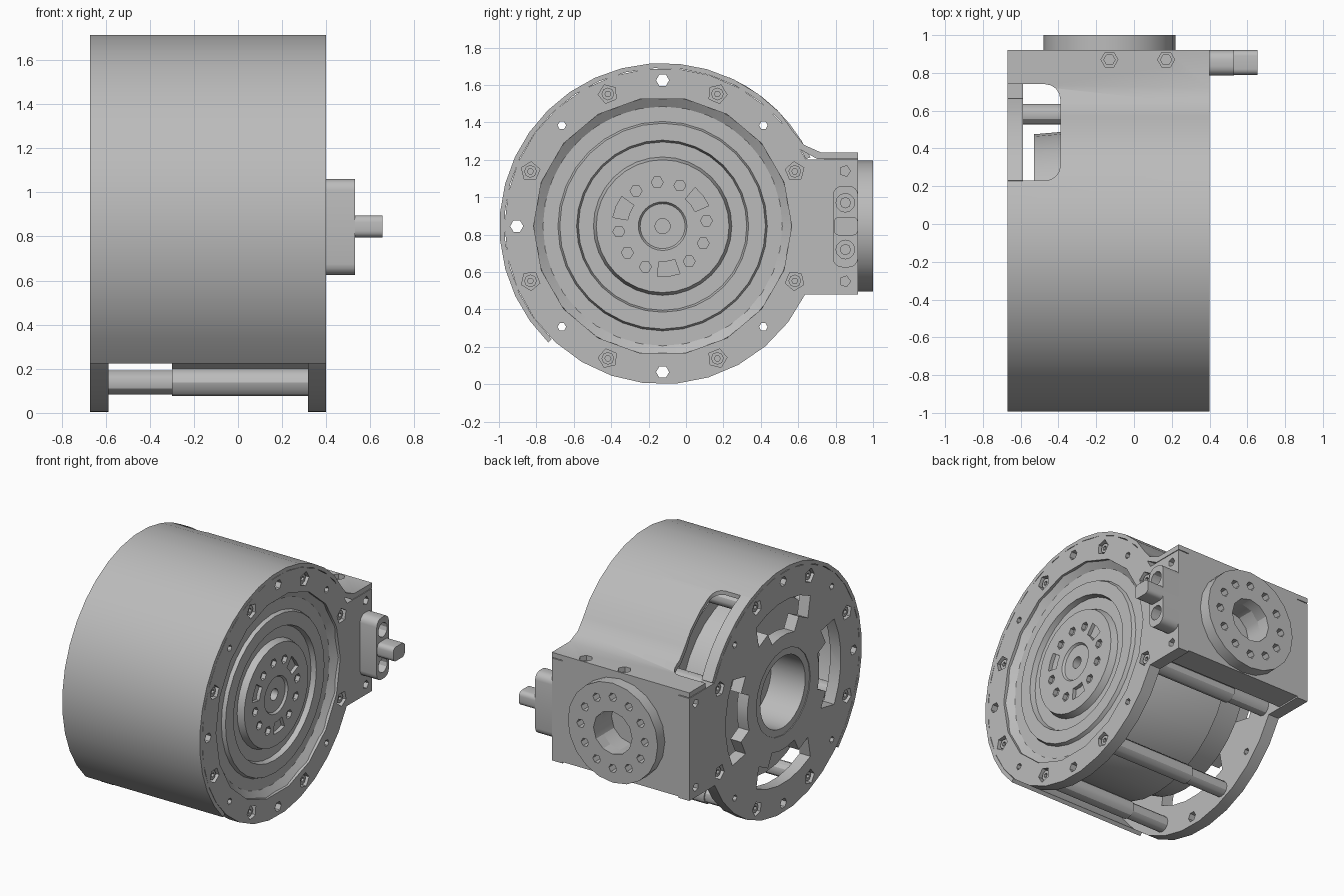
import bpy
import bmesh
from math import radians, sin, cos, pi

if "Cube" in bpy.data.objects:
    bpy.data.objects.remove(bpy.data.objects["Cube"])

grey = bpy.data.materials.new("plain_grey")
grey.use_nodes = True
grey.diffuse_color = (0.5, 0.5, 0.5, 1)
grey.node_tree.nodes["Principled BSDF"].inputs["Base Color"].default_value = (0.5, 0.5, 0.5, 1)

CY, CZ = -0.125, 0.845      # drum axis, along x
LEFT, RIGHT = -0.67, 0.40   # drum ends
PLATE = 0.083               # end plate thickness
parts = []


def finish(name, bm):
    bmesh.ops.recalc_face_normals(bm, faces=bm.faces)
    mesh = bpy.data.meshes.new(name)
    bm.to_mesh(mesh)
    bm.free()
    mesh.materials.append(grey)
    obj = bpy.data.objects.new(name, mesh)
    bpy.context.collection.objects.link(obj)
    parts.append(obj)
    return obj


def prism(name, pts, a, b, axis="x"):
    """Extrude a flat outline from a to b along an axis."""
    def place(u, v, d):
        return {"x": (d, u, v), "y": (u, d, v), "z": (u, v, d)}[axis]
    bm = bmesh.new()
    low = [bm.verts.new(place(u, v, a)) for u, v in pts]
    high = [bm.verts.new(place(u, v, b)) for u, v in pts]
    bm.faces.new(low)
    bm.faces.new(high)
    n = len(pts)
    for i in range(n):
        j = (i + 1) % n
        bm.faces.new((low[i], low[j], high[j], high[i]))
    return finish(name, bm)


def arc(r, start, end, steps, u=CY, v=CZ):
    angles = [radians(start + (end - start) * i / steps) for i in range(steps + 1)]
    return [(u + r * cos(t), v + r * sin(t)) for t in angles]


def ngon(r, n, u, v, turn=0):
    return arc(r, turn, turn + 360, n, u, v)[:-1]


def rect(u0, u1, v0, v1):
    return [(u0, v0), (u1, v0), (u1, v1), (u0, v1)]


def rounded(u0, u1, v0, v1, r):
    return (arc(r, 0, 90, 4, u1 - r, v1 - r) + arc(r, 90, 180, 4, u0 + r, v1 - r)
            + arc(r, 180, 270, 4, u0 + r, v0 + r) + arc(r, 270, 360, 4, u1 - r, v0 + r))


def lathe(name, profile, steps):
    """Turn an (x, radius) profile around the drum axis."""
    bm = bmesh.new()
    verts = [bm.verts.new((x, CY, CZ + r)) for x, r in profile]
    edges = [bm.edges.new(pair) for pair in zip(verts, verts[1:])]
    bmesh.ops.spin(bm, geom=verts + edges, cent=(0, CY, CZ), axis=(1, 0, 0),
                   angle=2 * pi, steps=steps)
    bmesh.ops.remove_doubles(bm, verts=bm.verts, dist=0.0005)
    return finish(name, bm)


def cut(obj, cutters):
    """Subtract the cutters, then discard them."""
    for c in cutters:
        mod = obj.modifiers.new("cut", "BOOLEAN")
        mod.operation = "DIFFERENCE"
        mod.solver = "EXACT"
        mod.object = c
    graph = bpy.context.evaluated_depsgraph_get()
    mesh = bpy.data.meshes.new_from_object(obj.evaluated_get(graph))
    obj.modifiers.clear()
    obj.data = mesh
    for c in cutters:
        parts.remove(c)
        bpy.data.objects.remove(c)


def polar(r, deg):
    return CY + r * cos(radians(deg)), CZ + r * sin(radians(deg))


# End plates: round with a square tab at the back
outline = arc(0.845, 25, 334.4, 26) + [(0.92, 0.48), (0.92, 1.2)]
posts = [22.5 + 45 * i for i in range(8)]


def plate_cutters(face, inward):
    out = face - inward * 0.1
    far = face + inward * 0.2
    cs = [prism("cutter", ngon(0.052, 5, *polar(0.765, a), a), out, face + inward * 0.045)
          for a in posts]
    cs += [prism("cutter", ngon(0.023, 6, *polar(0.762, a)), out, far) for a in (45, 135, 225, 315)]
    cs += [prism("cutter", ngon(0.035, 6, *polar(0.78, a)), out, far) for a in (90, 180, 270)]
    cs += [prism("cutter", ngon(0.03, 5, 0.85, z), out, face + inward * 0.05) for z in (0.55, 1.14)]
    return cs


right_plate = prism("right_end_plate", outline, RIGHT - PLATE, RIGHT)
cut(right_plate, plate_cutters(RIGHT, -1)
    + [prism("cutter", ngon(0.69, 18, CY, CZ), 0, 1)])

# Left plate with four curved openings and a central bore
left_plate = prism("left_end_plate", outline, LEFT, LEFT + PLATE)
windows = [prism("cutter", arc(0.64, a - 28, a + 28, 5) + arc(0.50, a + 33, a + 20, 1)
                 + arc(0.40, a + 18, a - 18, 3) + arc(0.50, a - 20, a - 33, 1), -1, 0)
           for a in (0, 90, 180, 270)]
cut(left_plate, plate_cutters(LEFT, 1) + windows
    + [prism("cutter", ngon(0.30, 20, CY, CZ), -1, 0)])

# Screw heads in the plate pockets
for a in posts:
    for side, x0, x1 in (("right", 0.35, 0.385), ("left", -0.655, -0.62)):
        head = prism(side + "_screw", ngon(0.034, 8, *polar(0.765, a)), x0, x1)
        cut(head, [prism("cutter", ngon(0.016, 6, *polar(0.765, a)),
                         x0 + (0.015 if side == "right" else -0.1),
                         x1 + (0.1 if side == "right" else -0.015))])

# Motor core: rear bearing bore, stepped body and ringed front rotor
core = lathe("motor_core", [
    (-0.40, 0), (-0.40, 0.25), (-0.665, 0.25), (-0.665, 0.3), (-0.53, 0.3),
    (-0.53, 0.6), (-0.30, 0.62), (-0.30, 0.71), (0.33, 0.71), (0.385, 0.69),
    (0.35, 0.64), (0.35, 0.56), (0.375, 0.55), (0.375, 0.46), (0.34, 0.45),
    (0.34, 0.37), (0.385, 0.355), (0.385, 0.13), (0.37, 0.12), (0.37, 0.04),
    (0.30, 0.04), (0.30, 0)], 32)
hub_cuts = []
for i in range(12):
    a = 7 + 30 * i
    if i % 4 == 1:
        hub_cuts.append(prism("cutter", arc(0.27, a - 13, a + 13, 2) + arc(0.19, a + 13, a - 13, 2),
                              0.36, 0.5))
    else:
        hub_cuts.append(prism("cutter", ngon(0.032, 6, *polar(0.236, a)), 0.355, 0.5))
cut(core, hub_cuts)

# Posts between the body and the left plate, with bosses along the body
for a in posts:
    prism("spacer_post", ngon(0.054, 12, *polar(0.765, a)), LEFT + PLATE, -0.30)
    prism("body_boss", ngon(0.062, 12, *polar(0.765, a)), -0.30, RIGHT - PLATE)

# Wrap cover: thin curved sheet ending in a flat lip at the back
outer = [(0.92, 1.24), (0.72, 1.24), (0.63, 1.28), (0.57, 1.355)] + arc(0.872, 44, 225.5, 18)
inner = arc(0.846, 225.5, 42, 18) + [(0.55, 1.33), (0.61, 1.255), (0.70, 1.205), (0.92, 1.205)]
cover = prism("wrap_cover", outer + inner, LEFT, RIGHT)
cover_cuts = [prism("cutter", rounded(-0.75, -0.39, 0.23, 0.74, 0.08), 1.0, 2.0, "z"),
              prism("cutter", rect(-0.6, RIGHT + 1, 3, 4), 3, 4)]
cover_cuts += [prism("cutter", ngon(0.045, 6, x, 0.87), 1.15, 1.3, "z") for x in (-0.13, 0.17)]
cut(cover, cover_cuts)
prism("cover_edge_strip", arc(0.872, 25, 66, 6) + arc(0.846, 66, 25, 6), LEFT, LEFT + PLATE)

# Back gearbox block
gearbox = prism("gearbox_block", rect(LEFT + PLATE, RIGHT - PLATE, 0.49, 1.205), 0.74, 0.92, "y")
prism("gearbox_bridge", rect(-0.30, RIGHT - PLATE, 0.56, 1.13), 0.5, 0.75, "y")
cut(gearbox, [prism("cutter", ngon(0.15, 12, -0.13, CZ), 0.8, 1.1, "y")]
    + [prism("cutter", ngon(0.03, 6, x, 0.87), 1.16, 1.4, "z") for x in (-0.13, 0.17)])

# Output disc with a bore and a ring of holes
disc = prism("output_disc", ngon(0.35, 20, -0.13, CZ), 0.915, 1.0, "y")
disc_cuts = [prism("cutter", ngon(0.15, 12, -0.13, CZ), 0.8, 1.1, "y")]
disc_cuts += [prism("cutter", ngon(0.03, 6, *arc(0.25, 30 * i, 30 * i, 1, -0.13, CZ)[0]),
                    0.94, 1.1, "y") for i in range(12)]
cut(disc, disc_cuts)

# Side connector with two sockets, screws and a plug
connector = prism("connector_body", rounded(0.785, 0.92, 0.625, 1.06, 0.05), RIGHT - 0.01, 0.53)
cut(connector, [prism("cutter", ngon(0.05, 12, 0.852, z), 0.43, 0.7) for z in (0.72, 0.97)])
for z in (0.72, 0.97):
    prism("connector_screw", ngon(0.03, 8, 0.852, z), 0.42, 0.47)
prism("connector_plug", rounded(0.79, 0.92, 0.795, 0.895, 0.03), 0.52, 0.655)

# Smooth shading with sharp edges kept
bpy.ops.object.select_all(action="DESELECT")
for obj in parts:
    obj.select_set(True)
bpy.context.view_layer.objects.active = parts[0]
bpy.ops.object.shade_smooth_by_angle(angle=radians(30))
